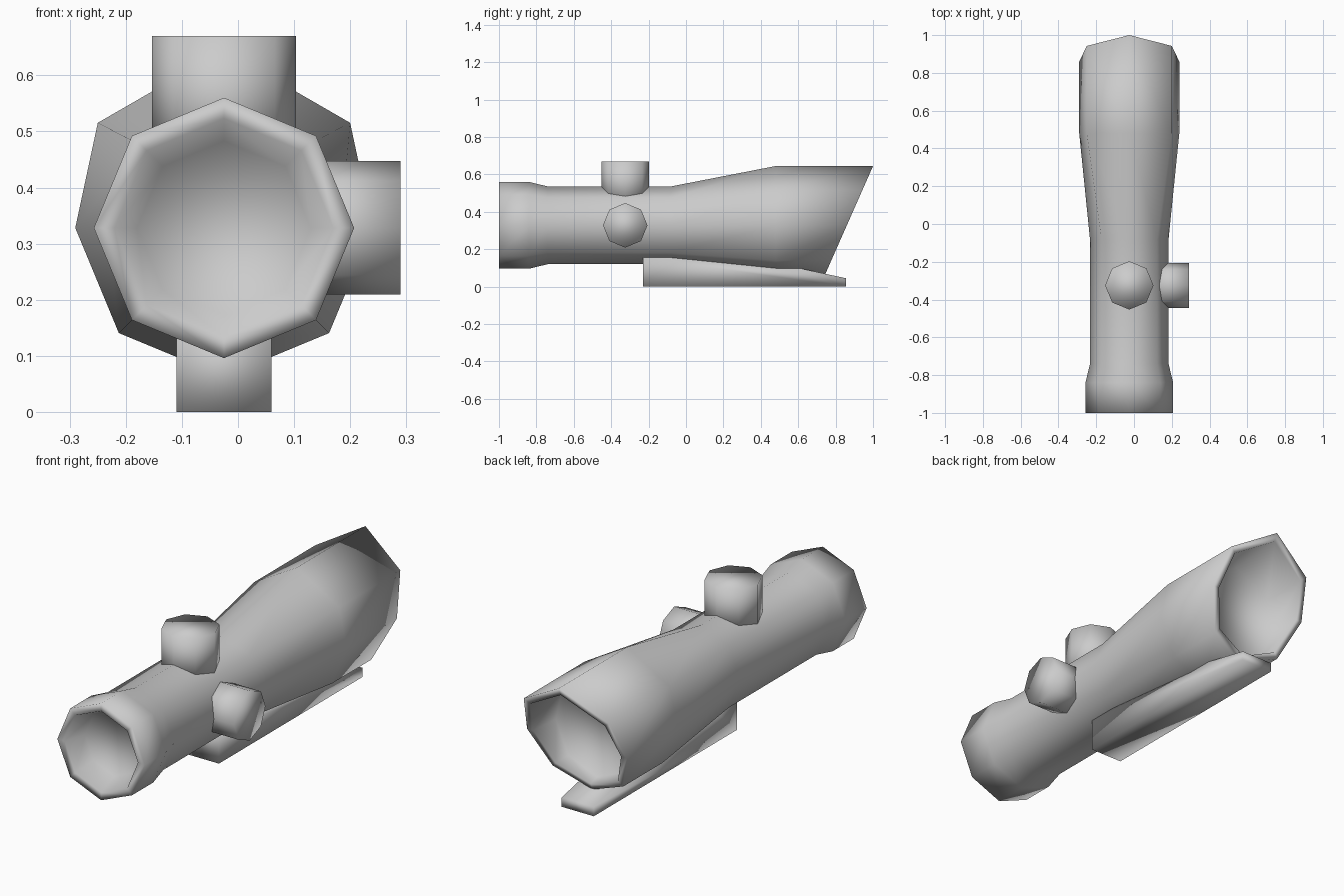
import bpy, bmesh
from math import cos, sin, pi
from mathutils import Vector

cube = bpy.data.objects.get("Cube")
if cube:
    bpy.data.objects.remove(cube, do_unlink=True)

CX, CZ = -0.025, 0.328   # tube axis
SIDES = 8

grey = bpy.data.materials.new("plain grey")
grey.use_nodes = True
COLOUR = (0.6, 0.6, 0.6, 1)
grey.diffuse_color = COLOUR
grey.node_tree.nodes["Principled BSDF"].inputs["Base Color"].default_value = COLOUR


def loft(name, rings):
    """Skin a list of point rings and cap both ends."""
    bm = bmesh.new()
    loops = [[bm.verts.new(p) for p in ring] for ring in rings]
    n = len(loops[0])
    for a, b in zip(loops, loops[1:]):
        for i in range(n):
            j = (i + 1) % n
            bm.faces.new((a[i], a[j], b[j], b[i]))
    bm.faces.new(loops[0][::-1])
    bm.faces.new(loops[-1])
    bmesh.ops.recalc_face_normals(bm, faces=bm.faces[:])
    mesh = bpy.data.meshes.new(name)
    bm.to_mesh(mesh)
    bm.free()
    mesh.materials.append(grey)
    mesh.polygons.foreach_set("use_smooth", [True] * len(mesh.polygons))
    obj = bpy.data.objects.new(name, mesh)
    bpy.context.collection.objects.link(obj)
    return obj


def octagon(radius):
    return [(radius * cos(2 * pi * i / SIDES), radius * sin(2 * pi * i / SIDES))
            for i in range(SIDES)]


def tube_ring(y, radius):
    return [Vector((CX + u, y, CZ + v)) for u, v in octagon(radius)]


def eyepiece_ring(scale, y=None):
    """Flared octagon with a raised top; slanted when no y is given."""
    ring = []
    for i, (u, v) in enumerate(octagon(0.265)):
        if i in (1, 3):
            u *= 1.2
        if i == 2:
            v = 0.317
        u, v = u * scale, v * scale
        ring.append(Vector((CX + u, 0.86 + 0.442 * v if y is None else y, CZ + v)))
    return ring


# Tube: front recess, flared front bell, straight middle, slanted rear cup
loft("scope_body", [
    tube_ring(-0.90, 0.155),
    tube_ring(-1.00, 0.195),
    tube_ring(-1.00, 0.232),
    tube_ring(-0.84, 0.232),
    tube_ring(-0.74, 0.208),
    tube_ring(-0.08, 0.208),
    eyepiece_ring(1.0, 0.48),
    eyepiece_ring(1.0),
    eyepiece_ring(0.88),
    eyepiece_ring(0.82, 0.71),
])

# Adjustment knobs
KNOB_Y = -0.325
loft("top_knob", [[(CX + u, KNOB_Y + v, z) for u, v in octagon(0.128)]
                  for z in (0.45, 0.67)])
loft("side_knob", [[(x, KNOB_Y + u, CZ + v) for u, v in octagon(0.119)]
                   for x in (0.10, 0.29)])

# Mounting rail, tapering to the rear
profile = [(-0.23, 0), (0.855, 0), (0.855, 0.045), (0.6, 0.1),
           (0.48, 0.1), (-0.06, 0.155), (-0.23, 0.155)]
loft("mounting_rail", [[(x, y, z) for y, z in profile] for x in (-0.11, 0.06)])
